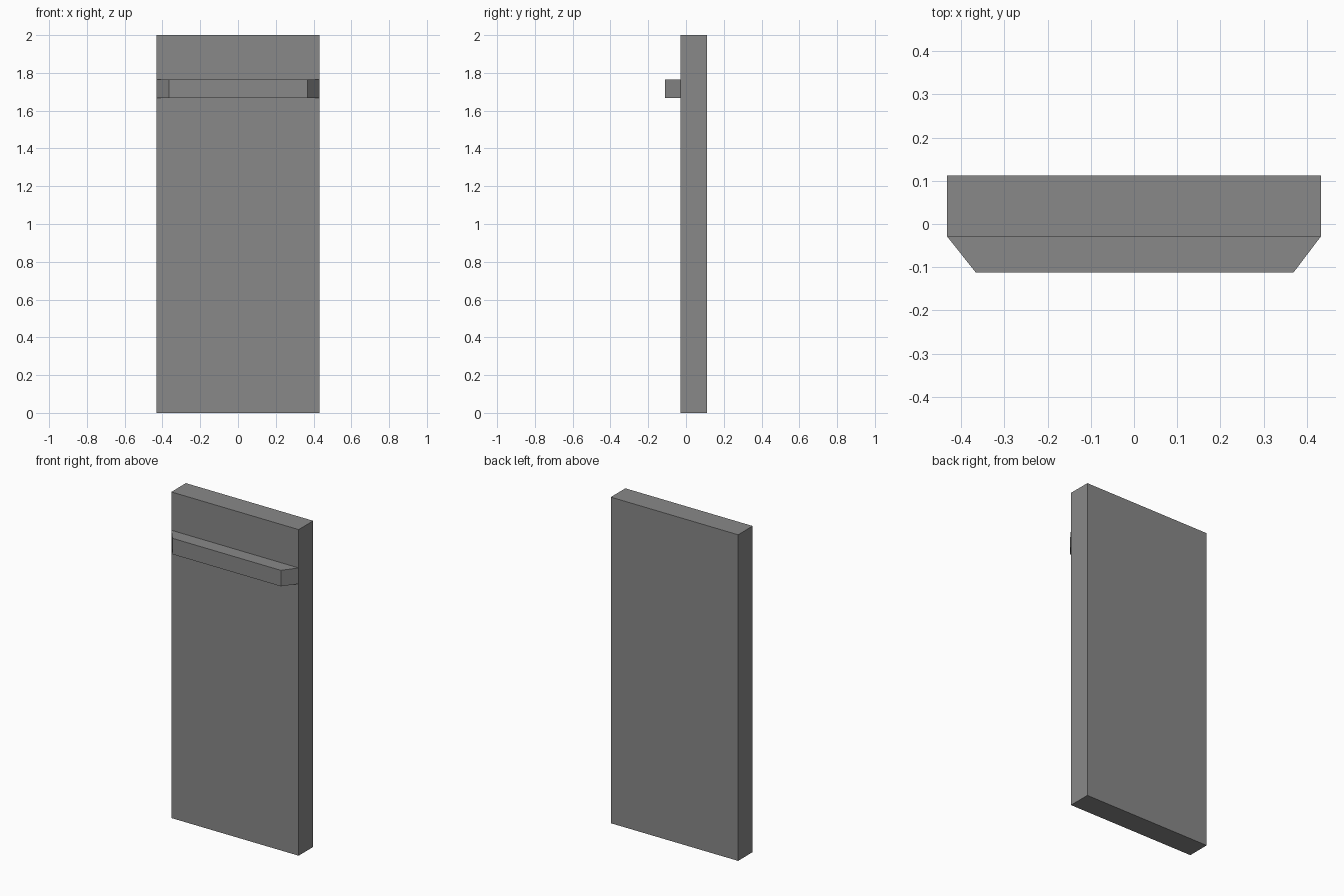
import bpy
import bmesh

cube = bpy.data.objects.get("Cube")
if cube:
    bpy.data.objects.remove(cube, do_unlink=True)

# Single flat grey
grey = bpy.data.materials.new("mid_grey")
grey.use_nodes = True
colour = (0.25, 0.25, 0.25, 1)
grey.diffuse_color = colour
grey.node_tree.nodes["Principled BSDF"].inputs["Base Color"].default_value = colour


def prism(name, outline, bottom, top):
    """Extrude a plan outline of (x, y) points from bottom to top."""
    bm = bmesh.new()
    base = bm.faces.new([bm.verts.new((x, y, bottom)) for x, y in outline])
    cap = bmesh.ops.extrude_face_region(bm, geom=[base])["geom"]
    verts = [v for v in cap if isinstance(v, bmesh.types.BMVert)]
    bmesh.ops.translate(bm, verts=verts, vec=(0, 0, top - bottom))
    bmesh.ops.recalc_face_normals(bm, faces=bm.faces)
    mesh = bpy.data.meshes.new(name)
    bm.to_mesh(mesh)
    bm.free()
    mesh.materials.append(grey)
    obj = bpy.data.objects.new(name, mesh)
    bpy.context.collection.objects.link(obj)
    return obj


half_width = 0.432
face_y, back_y, rail_y = -0.029, 0.112, -0.112

# Upright slab
prism("panel", [(-half_width, face_y), (half_width, face_y),
                (half_width, back_y), (-half_width, back_y)], 0, 2)

# Bar across the front with slanted ends
prism("front_rail", [(-0.366, rail_y), (0.369, rail_y),
                     (half_width, face_y), (-half_width, face_y)], 1.667, 1.765)
